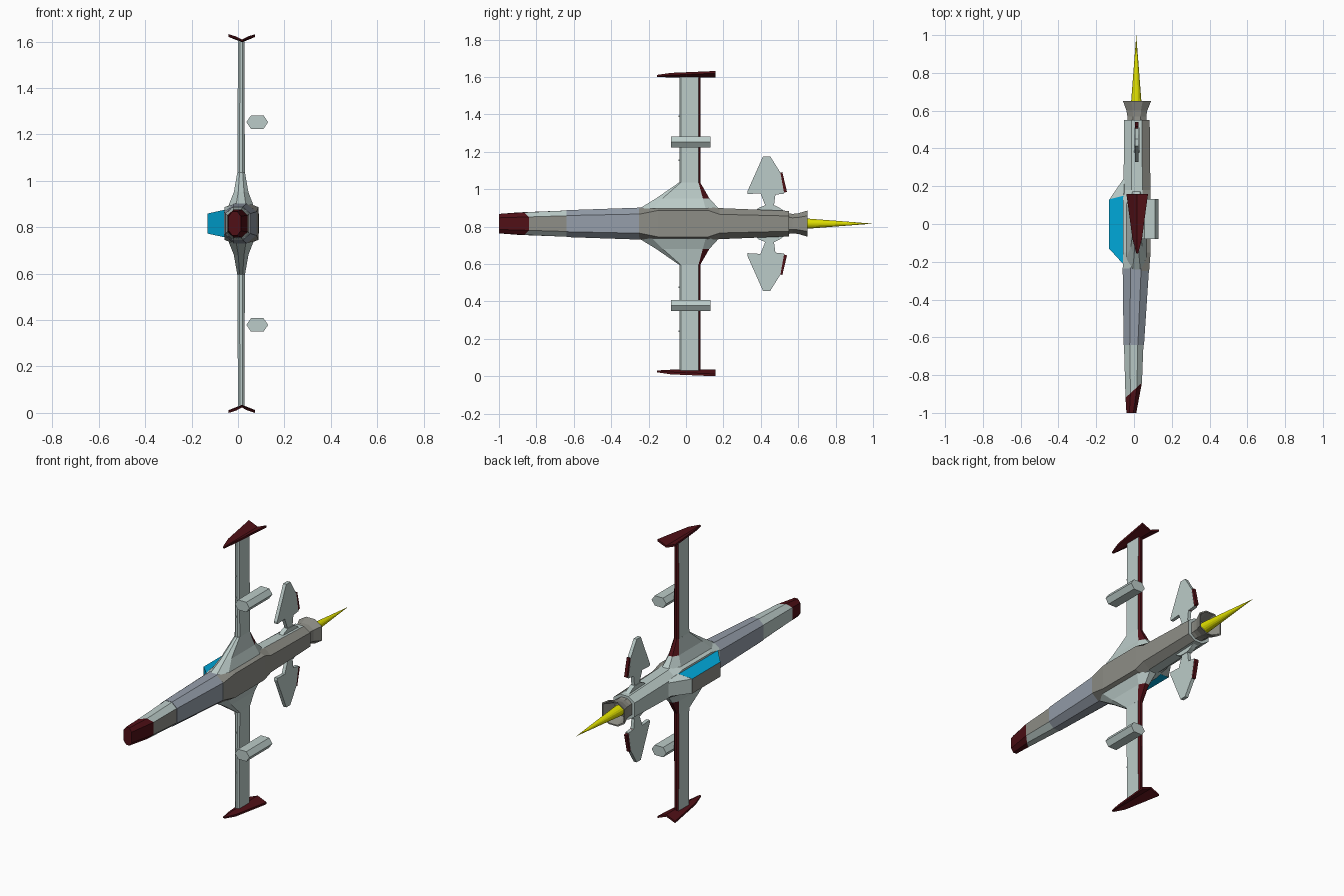
import bpy, bmesh, math

if "Cube" in bpy.data.objects:
    bpy.data.objects.remove(bpy.data.objects["Cube"])

ZC = 0.816   # mid height; the craft is mirrored about this plane


def mat(name, rgb):
    m = bpy.data.materials.new(name)
    m.diffuse_color = (*rgb, 1)
    m.use_nodes = True
    m.node_tree.nodes["Principled BSDF"].inputs["Base Color"].default_value = m.diffuse_color
    return m


RED = mat("dark_red", (0.08, 0.005, 0.008))
PALE = mat("pale_grey", (0.50, 0.60, 0.58))
WARM = mat("warm_grey", (0.27, 0.27, 0.24))
SLATE = mat("slate_grey", (0.30, 0.34, 0.40))
BLUE = mat("glass_blue", (0.0, 0.38, 0.68))
YELLOW = mat("flame_yellow", (0.75, 0.75, 0.0))


def finish(name, bm, mats):
    bmesh.ops.recalc_face_normals(bm, faces=bm.faces)
    me = bpy.data.meshes.new(name)
    bm.to_mesh(me)
    bm.free()
    for m in mats:
        me.materials.append(m)
    ob = bpy.data.objects.new(name, me)
    bpy.context.collection.objects.link(ob)
    return ob


def loft(name, rings, mats, seg=None, caps=(True, True), paint=None):
    """Skin a list of rings; seg gives a material index per segment."""
    bm = bmesh.new()
    vs = [[bm.verts.new(p) for p in r] for r in rings]
    n = len(rings[0])
    for i, (a, b) in enumerate(zip(vs, vs[1:])):
        for j in range(n):
            k = (j + 1) % n
            f = bm.faces.new((a[j], a[k], b[k], b[j]))
            f.material_index = paint(i, j) if paint else (seg[i] if seg else 0)
    if caps[0]:
        bm.faces.new(vs[0]).material_index = seg[0] if seg else 0
    if caps[1]:
        bm.faces.new(vs[-1]).material_index = seg[-1] if seg else 0
    return finish(name, bm, mats)


def octagon(y, x0, x1, h, cx=0.3, cz=0.4, slant=0.0):
    """Chamfered section across y; slant pulls the +x side backwards."""
    w = x1 - x0
    dx, dz = w * cx, h * cz
    pts = [(x0 + dx, -h), (x1 - dx, -h), (x1, -h + dz), (x1, h - dz),
           (x1 - dx, h), (x0 + dx, h), (x0, h - dz), (x0, -h + dz)]
    return [(x, y + slant * (x - x0) / w, ZC + z) for x, z in pts]


# Fuselage: nose, forward barrel, wide centre, tail
loft("nose_tip", [octagon(-1.0, -0.04, 0.012, 0.052),
                  octagon(-0.92, -0.045, 0.042, 0.06, slant=0.08)], [RED])
loft("nose_section", [octagon(-0.92, -0.045, 0.042, 0.06, slant=0.08),
                      octagon(-0.64, -0.053, 0.05, 0.07)],
     [PALE, WARM], caps=(False, False), paint=lambda i, j: 1 if j == 2 else 0)
loft("forward_barrel", [octagon(-0.64, -0.055, 0.053, 0.072),
                        octagon(-0.23, -0.06, 0.08, 0.086)], [SLATE])
loft("main_body", [octagon(-0.25, -0.058, 0.08, 0.084),
                   octagon(-0.15, -0.058, 0.088, 0.088, cz=0.2),
                   octagon(0.12, -0.058, 0.088, 0.088, cz=0.2),
                   octagon(0.18, -0.055, 0.087, 0.083),
                   octagon(0.55, -0.053, 0.083, 0.068)],
     [PALE, WARM], paint=lambda i, j: 1 if j in (1, 2, 3) else 0)

# Engine nozzle: open flared bell with an inner wall
loft("nozzle", [octagon(0.545, -0.035, 0.065, 0.055),
                octagon(0.57, -0.035, 0.065, 0.052),
                octagon(0.60, -0.04, 0.07, 0.055),
                octagon(0.65, -0.058, 0.09, 0.07),
                octagon(0.65, -0.05, 0.082, 0.063),
                octagon(0.58, -0.025, 0.055, 0.04)], [WARM])

# Exhaust flame
bm = bmesh.new()
bmesh.ops.create_cone(bm, cap_ends=True, segments=16, radius1=0.031,
                      radius2=0, depth=0.4)
flame = finish("exhaust_flame", bm, [YELLOW])
flame.location = (0.012, 0.80, ZC)
flame.rotation_euler = (-math.pi / 2, 0, 0)

# Canopy: blue sides and windscreen, grey roof and rear
loft("canopy", [[(-0.055, -0.215, ZC - 0.06), (-0.055, 0.15, ZC - 0.06),
                 (-0.055, 0.15, ZC + 0.06), (-0.055, -0.215, ZC + 0.06)],
                [(-0.132, -0.13, ZC - 0.043), (-0.132, 0.13, ZC - 0.043),
                 (-0.132, 0.13, ZC + 0.043), (-0.132, -0.13, ZC + 0.043)]],
     [WARM, BLUE], paint=lambda i, j: 0 if j == 1 else 1)
for f in bpy.data.objects["canopy"].data.polygons:
    if abs(f.normal.x) > 0.95:
        f.material_index = 0
loft("canopy_fairing", [[(-0.05, 0.13, ZC - 0.06), (-0.055, 0.15, ZC - 0.06),
                         (-0.132, 0.128, ZC - 0.042), (-0.132, 0.128, ZC + 0.042),
                         (-0.055, 0.15, ZC + 0.06), (-0.05, 0.13, ZC + 0.06)],
                        [(-0.05, 0.24, ZC - 0.05), (-0.05, 0.24, ZC - 0.05),
                         (-0.055, 0.24, ZC - 0.04), (-0.055, 0.24, ZC + 0.04),
                         (-0.05, 0.24, ZC + 0.05), (-0.05, 0.24, ZC + 0.05)]
                        ], [PALE])


def wing_ring(z, s, x0, x1, y0, y1, bevel):
    """Six-sided wing section with a blunt nose and bevelled trailing edge."""
    xm, w = (x0 + x1) / 2, (x1 - x0) / 2
    pts = [(xm - w * 0.4, y0), (xm + w * 0.4, y0), (x1, y0 + bevel),
           (x1, y1 - bevel), (xm + w * 0.4, y1), (xm - w * 0.4, y1),
           (x0, y1 - bevel), (x0, y0 + bevel)]
    return [(x, y, ZC + s * z) for x, y in pts]


def red_trailing(i, j):
    return 1 if j in (3, 4, 5) else 0


def prism_x(name, outline, x0, x1, s, m):
    """Flat plate: y/z outline extruded in x."""
    return loft(name, [[(x, y, ZC + s * z) for y, z in outline]
                       for x in (x0, x1)], [m])


# Mirrored parts
for s, side in ((1, "upper"), (-1, "lower")):
    # Wing panel and its blended root
    loft(side + "_wing", [wing_ring(0.21, s, -0.003, 0.03, -0.035, 0.077, 0.009),
                          wing_ring(0.79, s, 0.0, 0.027, -0.035, 0.077, 0.009)],
         [PALE, RED], paint=red_trailing)
    loft(side + "_wing_root", [wing_ring(0.08, s, -0.04, 0.066, -0.25, 0.175, 0.07),
                               wing_ring(0.135, s, -0.018, 0.045, -0.16, 0.125, 0.035),
                               wing_ring(0.22, s, -0.003, 0.03, -0.037, 0.076, 0.009)],
         [PALE, RED], paint=lambda i, j: red_trailing(i, j) if i else 0)

    # V-shaped dart on the wing tip
    def vee(y, w, zc, ze, t):
        pts = [(-w, ze - t), (0, zc - t), (w, ze - t),
               (w, ze), (0, zc), (-w, ze)]
        return [(0.017 + x, y, ZC + s * z) for x, z in pts]
    loft(side + "_wing_tip", [vee(-0.155, 0.005, 0.793, 0.795, 0.008),
                              vee(-0.08, 0.025, 0.793, 0.806, 0.012),
                              vee(0.158, 0.057, 0.793, 0.816, 0.012)], [RED])

    # Six-sided pod beside the wing
    pod = [(0.036, 0), (0.056, 0.029), (0.11, 0.029),
           (0.13, 0), (0.11, -0.029), (0.056, -0.029)]
    loft(side + "_pod", [[(x, y, ZC + s * 0.437 + z) for x, z in pod]
                         for y in (-0.08, 0.132)], [PALE])
    # Tiny pylon and leading-edge lights
    for k, z in enumerate((0.34, 0.45, 0.575)):
        bm = bmesh.new()
        bmesh.ops.create_cube(bm, size=0.008)
        lamp = finish(f"{side}_wing_light_{k}", bm, [PALE])
        lamp.location = (0.013, -0.036, ZC + s * z)

    # Tail fin with narrow neck, root block and red trailing edge
    prism_x(side + "_tail_fin",
            [(0.412, 0.36), (0.328, 0.172), (0.33, 0.158), (0.398, 0.162),
             (0.425, 0.095), (0.47, 0.095), (0.478, 0.155), (0.525, 0.16),
             (0.505, 0.272), (0.45, 0.36)], 0.004, 0.024, s, PALE)
    prism_x(side + "_fin_edge",
            [(0.505, 0.272), (0.482, 0.155), (0.525, 0.165), (0.54, 0.17),
             (0.515, 0.275)], 0.005, 0.023, s, RED)
    prism_x(side + "_fin_root",
            [(0.36, 0.06), (0.39, 0.085), (0.42, 0.097), (0.475, 0.097),
             (0.50, 0.085), (0.535, 0.06)], 0.0, 0.028, s, PALE)
